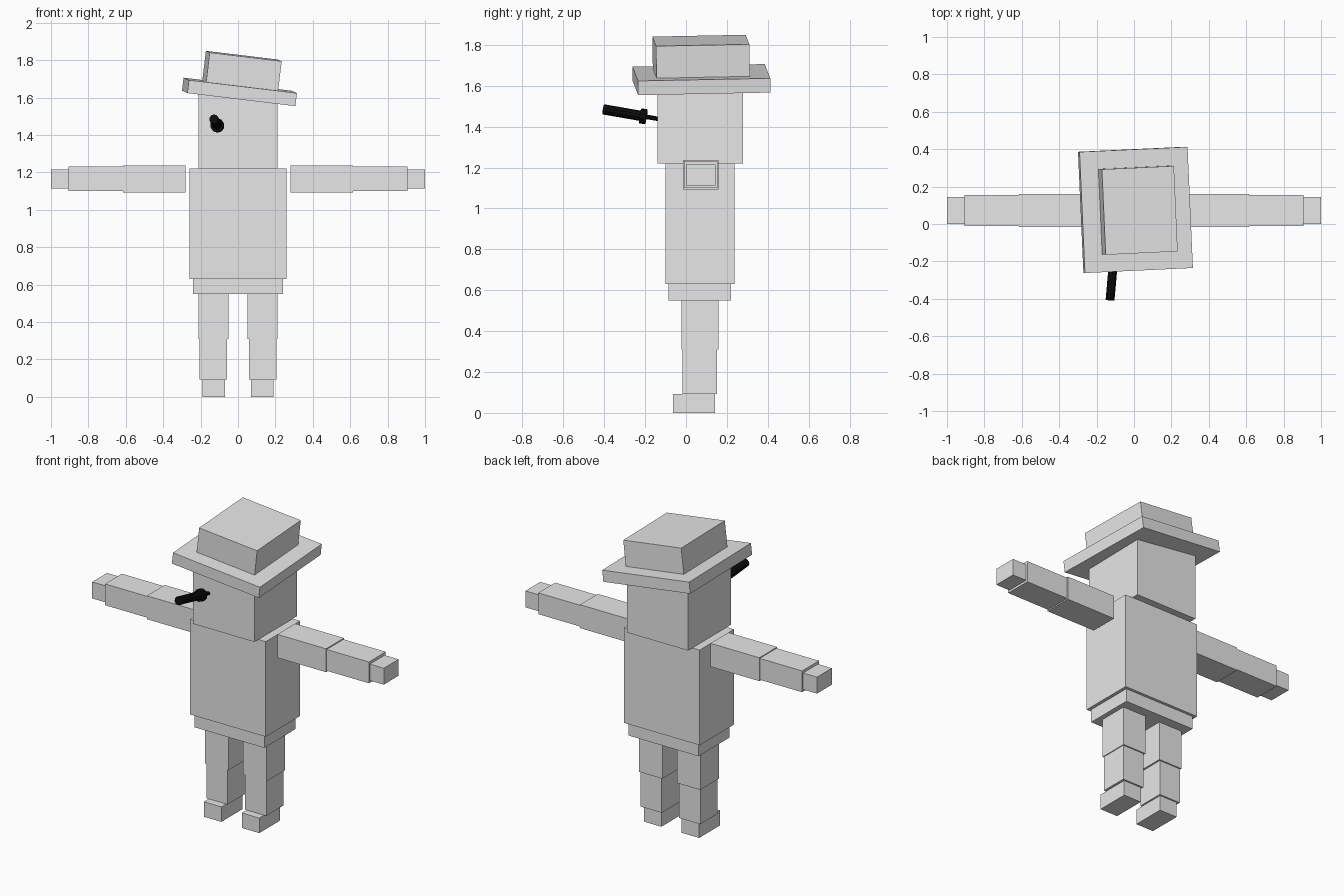
import bpy
from mathutils import Vector, Euler

if "Cube" in bpy.data.objects:
    bpy.data.objects.remove(bpy.data.objects["Cube"], do_unlink=True)


def make_material(name, value):
    mat = bpy.data.materials.new(name)
    mat.use_nodes = True
    colour = (value, value, value, 1)
    mat.diffuse_color = colour
    mat.node_tree.nodes["Principled BSDF"].inputs["Base Color"].default_value = colour
    return mat


grey = make_material("light grey", 0.8)
black = make_material("black", 0.004)


def block(name, centre, size, rotation=(0, 0, 0)):
    """Box with its size baked into the mesh."""
    bpy.ops.mesh.primitive_cube_add(size=1, location=centre, rotation=rotation)
    ob = bpy.context.object
    ob.name = name
    for v in ob.data.vertices:
        v.co *= Vector(size)
    ob.data.materials.append(grey)
    return ob


def span(name, x, y, z):
    """Upright box given by its extents on each axis."""
    return block(name, [(a + b) / 2 for a, b in (x, y, z)],
                 [b - a for a, b in (x, y, z)])


def rod(name, start, end, radius, sides=10):
    """Cylinder between two points."""
    start, end = Vector(start), Vector(end)
    axis = end - start
    bpy.ops.mesh.primitive_cylinder_add(
        vertices=sides, radius=radius, depth=axis.length,
        location=(start + end) / 2, rotation=axis.to_track_quat('Z', 'Y').to_euler())
    ob = bpy.context.object
    ob.name = name
    ob.data.materials.append(black)


# Body and head
span("pelvis", (-0.24, 0.24), (-0.085, 0.22), (0.55, 0.63))
span("torso", (-0.26, 0.26), (-0.10, 0.237), (0.63, 1.22))
span("head", (-0.21, 0.21), (-0.14, 0.28), (1.22, 1.635))

# Limbs: name, x, y and z extents on the left side, mirrored to the right
limbs = [
    ("upper_arm", (0.28, 0.615), (-0.015, 0.16), (1.093, 1.238)),
    ("forearm", (0.615, 0.905), (-0.01, 0.155), (1.10, 1.232)),
    ("hand", (0.905, 1.0), (0.0, 0.145), (1.113, 1.215)),
    ("thigh", (0.05, 0.21), (-0.022, 0.16), (0.31, 0.55)),
    ("shin", (0.06, 0.205), (-0.016, 0.152), (0.093, 0.31)),
    ("foot", (0.07, 0.19), (-0.063, 0.142), (0.0, 0.093)),
]
for name, x, y, z in limbs:
    span("left_" + name, x, y, z)
    span("right_" + name, (-x[1], -x[0]), y, z)

# Tilted hat: wide brim with a crown standing on it
tilt = Euler((0.02, 0.12, 0.047))
up = tilt.to_matrix() @ Vector((0, 0, 1))
brim_top = Vector((0.012, 0.075, 1.665))
block("hat_brim", brim_top - up * 0.035, (0.582, 0.648, 0.07), tilt)
block("hat_crown", brim_top + up * 0.079, (0.388, 0.457, 0.158), tilt)

# Mouthpiece, collar and barrel sticking out of the face
root = Vector((-0.104, -0.135, 1.438))
tip = Vector((-0.128, -0.405, 1.485))


def along(t):
    return root.lerp(tip, t)


rod("pipe_stem", along(-0.05), along(0.25), 0.011)
rod("pipe_collar", along(0.22), along(0.33), 0.037)
rod("pipe_barrel", along(0.33), along(1.0), 0.025)
